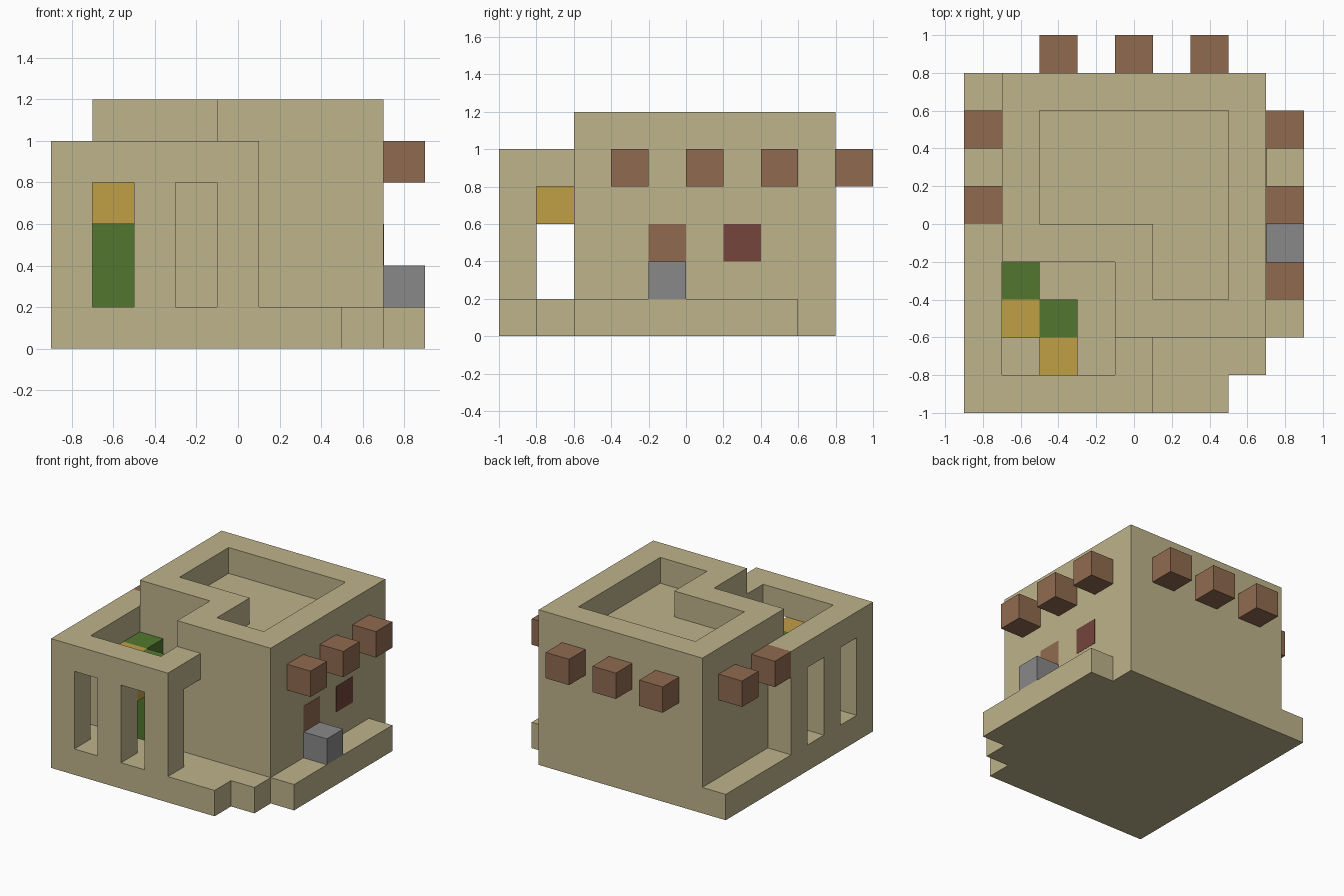
import bpy
import bmesh
from mathutils import Vector

default = bpy.data.objects.get("Cube")
if default:
    bpy.data.objects.remove(default, do_unlink=True)

U = 0.2  # one building block


def material(name, rgb):
    linear = [((c / 255 + 0.055) / 1.055) ** 2.4 for c in rgb] + [1.0]
    mat = bpy.data.materials.new(name)
    mat.use_nodes = True
    mat.diffuse_color = linear
    bsdf = mat.node_tree.nodes["Principled BSDF"]
    bsdf.inputs["Base Color"].default_value = linear
    bsdf.inputs["Roughness"].default_value = 0.9
    return mat


sand = material("sandstone", (190, 179, 139))
wood = material("brown wood", (144, 107, 80))
red = material("dark red", (116, 69, 60))
stone = material("grey stone", (137, 137, 137))
leaf = material("leaf green", (82, 119, 46))
gold = material("straw yellow", (192, 159, 70))


def prism(name, outline, z0, z1, mat, rim=0):
    """Extrude an outline; a rim insets the top and sinks it into a parapet."""
    bm = bmesh.new()
    floor = bm.faces.new([bm.verts.new((x, y, z0)) for x, y in outline])
    out = bmesh.ops.extrude_face_region(bm, geom=[floor], use_keep_orig=True)
    verts = [g for g in out["geom"] if isinstance(g, bmesh.types.BMVert)]
    top = [g for g in out["geom"] if isinstance(g, bmesh.types.BMFace)][0]
    bmesh.ops.translate(bm, verts=verts, vec=Vector((0, 0, z1 - z0)))
    bmesh.ops.recalc_face_normals(bm, faces=bm.faces[:])
    if rim:
        bmesh.ops.inset_region(bm, faces=[top], thickness=rim, use_even_offset=True)
        # Sunken floor gets its own walls
        sunk = bmesh.ops.extrude_face_region(bm, geom=[top])
        moved = [g for g in sunk["geom"] if isinstance(g, bmesh.types.BMVert)]
        bmesh.ops.translate(bm, verts=moved, vec=Vector((0, 0, -rim)))
        if top.is_valid:
            bmesh.ops.delete(bm, geom=[top], context="FACES_ONLY")
        bmesh.ops.recalc_face_normals(bm, faces=bm.faces[:])
    mesh = bpy.data.meshes.new(name)
    bm.to_mesh(mesh)
    bm.free()
    mesh.materials.append(mat)
    obj = bpy.data.objects.new(name, mesh)
    bpy.context.scene.collection.objects.link(obj)
    return obj


def box(name, x, y, z, mat):
    outline = [(x[0], y[0]), (x[1], y[0]), (x[1], y[1]), (x[0], y[1])]
    return prism(name, outline, z[0], z[1], mat)


def block(name, x, y, z, mat, height=U):
    """One block placed by its lowest corner."""
    return box(name, (x, x + U), (y, y + U), (z, z + height), mat)


# Stepped ground slab
prism("ground_slab", [(-.9, -1), (.5, -1), (.5, -.8), (.7, -.8), (.7, -.6), (.9, -.6),
                      (.9, .6), (.7, .6), (.7, .8), (-.9, .8)], 0, U, sand)

# L-shaped house with a sunken roof
prism("house_walls", [(-.7, -.2), (-.1, -.2), (-.1, -.6), (.7, -.6), (.7, .8), (-.7, .8)],
      U, 1.2, sand, rim=U)

# Courtyard wall: a header band carried on piers, leaving windows and a doorway
prism("courtyard_header", [(-.9, -1), (.1, -1), (.1, -.6), (-.1, -.6), (-.1, -.8),
                           (-.7, -.8), (-.7, 0), (-.9, 0)], .8, 1, sand)
for name, x, y in [("corner_pier", -.9, -1), ("front_pier", -.5, -1), ("door_pier", -.1, -1),
                   ("side_pier", -.9, -.6), ("rear_pier", -.9, -.2)]:
    block(name, x, y, U, sand, .6)

# Beam ends around the house
for y in (-.4, 0, .4):
    block("left_beam", .7, y, .8, wood)
for y in (0, .4):
    block("right_beam", -.9, y, .8, wood)
for x in (-.5, -.1, .3):
    block("back_beam", x, .8, .8, wood)

# Side wall panels and the stone step
box("wood_panel", (.698, .702), (-.2, 0), (.4, .6), wood)
box("red_panel", (.698, .702), (.2, .4), (.4, .6), red)
block("stone_step", .7, -.2, U, stone)

# Courtyard plants, each with a yellow head in front
for x, y in [(-.7, -.4), (-.5, -.6)]:
    block("plant_stem", x, y, U, leaf, .6)
    block("plant_head", x, y - U, .6, gold)
